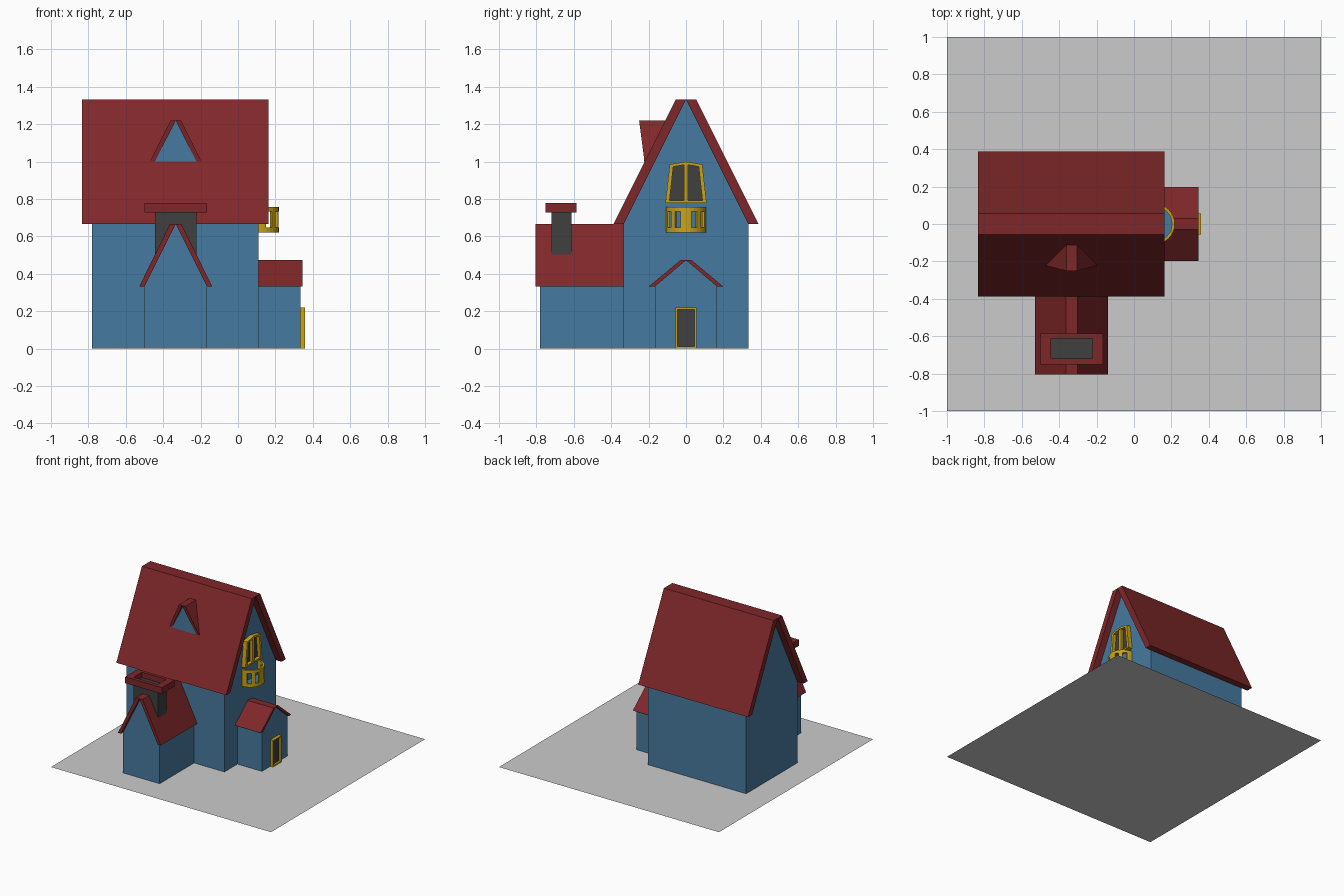
import bpy
import bmesh
import math
from mathutils import Vector

cube = bpy.data.objects.get("Cube")
if cube:
    bpy.data.objects.remove(cube, do_unlink=True)


def material(name, r, g, b):
    m = bpy.data.materials.new(name)
    m.use_nodes = True
    m.diffuse_color = (r, g, b, 1)
    m.node_tree.nodes["Principled BSDF"].inputs["Base Color"].default_value = (r, g, b, 1)
    return m


BLUE = material("wall blue", 0.062, 0.195, 0.35)
RED = material("roof red", 0.21, 0.02, 0.022)
YELLOW = material("trim yellow", 0.6, 0.37, 0.008)
GREY = material("dark grey", 0.05, 0.05, 0.05)
GROUND = material("ground grey", 0.6, 0.6, 0.6)


def place(axis, p, d):
    """Put a 2D profile point at depth d along the axis."""
    u, v = p
    return Vector({"x": (d, u, v), "y": (u, d, v), "z": (u, v, d)}[axis])


def finish(name, bm, mat):
    bmesh.ops.recalc_face_normals(bm, faces=bm.faces)
    mesh = bpy.data.meshes.new(name)
    bm.to_mesh(mesh)
    bm.free()
    mesh.materials.append(mat)
    ob = bpy.data.objects.new(name, mesh)
    bpy.context.collection.objects.link(ob)
    return ob


def prism(name, axis, pts, a, b, mat):
    """Extrude a profile; a and b are depths or functions of the profile point."""
    bm = bmesh.new()
    depth = lambda d, p: d(p) if callable(d) else d
    ends = [[bm.verts.new(place(axis, p, depth(d, p))) for p in pts] for d in (a, b)]
    bm.faces.new(ends[0])
    bm.faces.new(ends[1])
    n = len(pts)
    for i in range(n):
        j = (i + 1) % n
        bm.faces.new((ends[0][i], ends[0][j], ends[1][j], ends[1][i]))
    return finish(name, bm, mat)


def frame(name, axis, outer, inner, a, b, mat):
    """Ring with matching outer and inner outlines."""
    bm = bmesh.new()
    loops = [[bm.verts.new(place(axis, p, d)) for p in pts]
             for pts, d in ((outer, a), (outer, b), (inner, b), (inner, a))]
    n = len(outer)
    for k in range(4):
        s, t = loops[k], loops[(k + 1) % 4]
        for i in range(n):
            j = (i + 1) % n
            bm.faces.new((s[i], s[j], t[j], t[i]))
    return finish(name, bm, mat)


def rect(u0, u1, v0, v1):
    return [(u0, v0), (u1, v0), (u1, v1), (u0, v1)]


def house(name, axis, mid, half, over, ridge, base, eave, peak, wall, roof):
    """Gabled block with two thick roof slopes."""
    prism(name + "_walls", axis,
          [(mid - half, base), (mid + half, base), (mid + half, eave),
           (mid, peak), (mid - half, eave)], *wall, BLUE)
    for side, label in ((-1, "a"), (1, "b")):
        prism(f"{name}_roof_{label}", axis,
              [(mid + side * over, eave), (mid + side * ridge, peak),
               (mid, peak), (mid + side * half, eave)], *roof, RED)


# Ground sheet
bm = bmesh.new()
bm.faces.new([bm.verts.new((x, y, 0)) for x, y in rect(-1, 1, -1, 1)])
finish("ground", bm, GROUND)

# Main house, front wing and entrance porch
house("main", "x", 0, 0.333, 0.387, 0.055, 0.002, 0.667, 1.333, (-0.78, 0.11), (-0.835, 0.163))
house("front_wing", "y", -0.333, 0.167, 0.195, 0.03, 0.002, 0.333, 0.667,
      (-0.78, -0.33), (-0.805, -0.333))
house("porch", "x", 0, 0.165, 0.198, 0.03, 0.002, 0.333, 0.473, (0.105, 0.333), (0.11, 0.345))

# Dormer: leaning front edge, back buried in the main roof
SLOPE = 0.33 / 0.667
roof_y = lambda z: -0.055 - (1.333 - z) * SLOPE
back = lambda p: roof_y(p[1]) + 0.02
front = lambda p: -0.222 - (p[1] - 1.0) * 0.13
for side, label in ((-1, "right"), (1, "left")):
    prism("dormer_roof_" + label, "y",
          [(-0.333 + side * 0.138, 1.0), (-0.333 + side * 0.028, 1.22),
           (-0.333, 1.22), (-0.333 + side * 0.111, 1.0)], front, back, RED)
prism("dormer_wall", "y", [(-0.444, 1.0), (-0.222, 1.0), (-0.333, 1.22)], -0.224, back, BLUE)

# Chimney with a hollow cap
flue = rect(-0.445, -0.222, -0.72, -0.612)
prism("chimney", "z", flue, 0.46, 0.735, GREY)
frame("chimney_cap", "z", rect(-0.5, -0.167, -0.75, -0.585), flue, 0.728, 0.78, RED)

# Door
frame("door_frame", "x", rect(-0.056, 0.056, 0.002, 0.22), rect(-0.046, 0.046, 0.012, 0.21),
      0.33, 0.358, YELLOW)
prism("door", "x", rect(-0.048, 0.048, 0.01, 0.212), 0.33, 0.342, GREY)

# Gable window
outer = [(-0.11, 0.78), (0.11, 0.78), (0.087, 0.985), (0, 1.0), (-0.087, 0.985)]
inner = [(-0.088, 0.793), (0.088, 0.793), (0.068, 0.973), (0, 0.985), (-0.068, 0.973)]
frame("window_frame", "x", outer, inner, 0.105, 0.145, YELLOW)
prism("window_glass", "x", inner, 0.108, 0.117, GREY)
prism("window_bar", "x", rect(-0.012, 0.012, 0.79, 0.985), 0.108, 0.14, YELLOW)


# Round balcony: floor, rails and posts
def arc(radius, start, end, steps):
    angles = [math.radians(start + (end - start) * i / steps) for i in range(steps + 1)]
    return [(0.11 + radius * math.cos(t), radius * math.sin(t)) for t in angles]


def band(name, start, end, steps, z0, z1):
    prism(name, "z", arc(0.108, start, end, steps) + arc(0.093, end, start, steps), z0, z1, YELLOW)


band("balcony_base", -90, 90, 16, 0.62, 0.648)
band("balcony_rail", -90, 90, 16, 0.734, 0.758)
for i, (start, end) in enumerate(((-90, -68), (-49, -33), (-16, 16), (33, 49), (68, 90))):
    band(f"balcony_post_{i + 1}", start, end, 3, 0.646, 0.736)
prism("balcony_floor", "z", arc(0.096, -90, 90, 16), 0.624, 0.64, BLUE)
